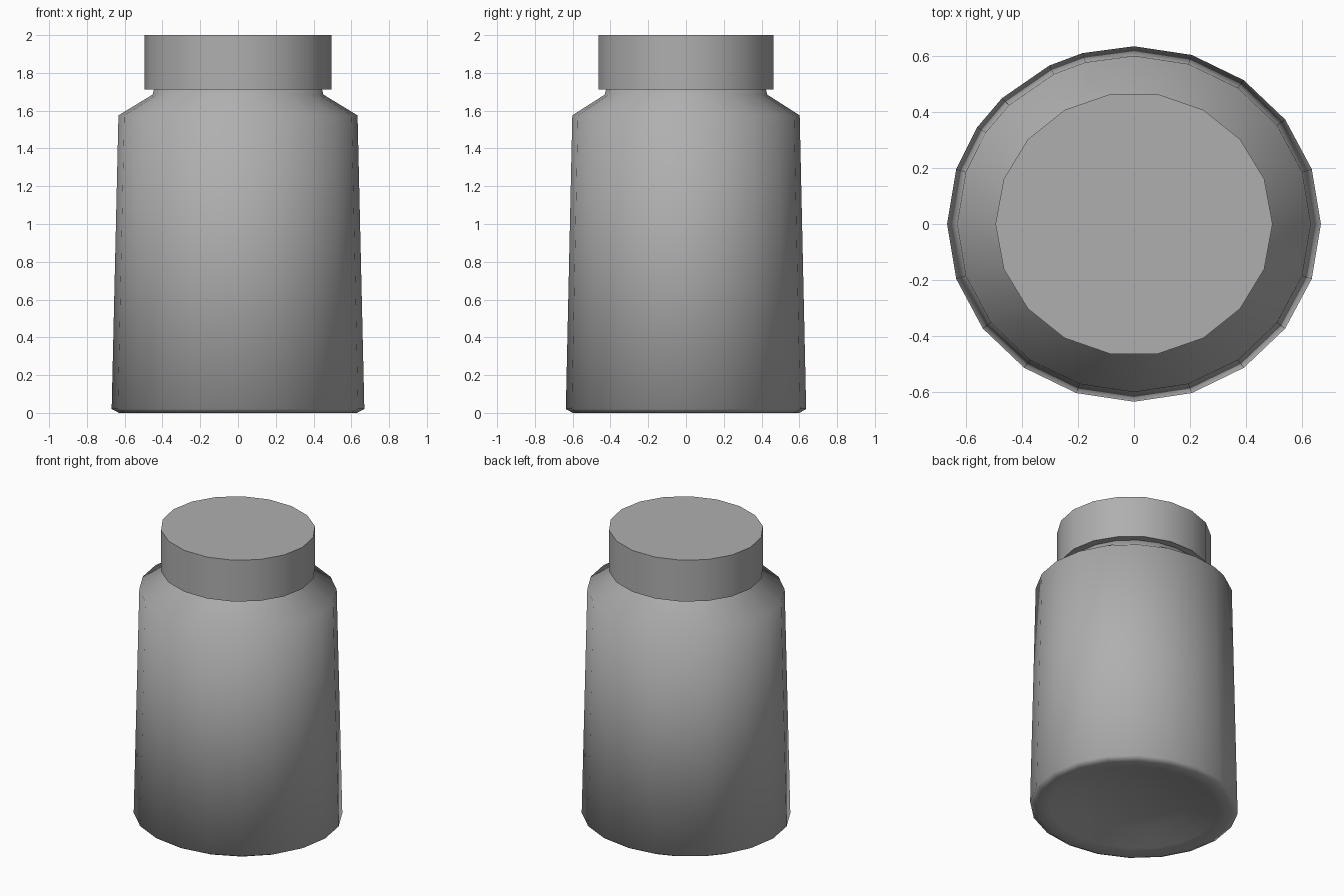
import bpy, bmesh
from math import cos, sin, radians, pi

if "Cube" in bpy.data.objects:
    bpy.data.objects.remove(bpy.data.objects["Cube"])

DEPTH = 0.951  # front-to-back squash of the round sections

grey = bpy.data.materials.new("dark_grey")
grey.diffuse_color = (0.43, 0.43, 0.43, 1)
grey.use_nodes = True
grey.node_tree.nodes["Principled BSDF"].inputs["Base Color"].default_value = grey.diffuse_color


def lathe(name, profile, angles):
    """Spin an (r, z) profile through the given angles and close both ends."""
    bm = bmesh.new()
    rings = [[bm.verts.new((r * cos(a), r * DEPTH * sin(a), z)) for a in angles]
             for r, z in profile]
    n = len(angles)
    for low, high in zip(rings, rings[1:]):
        for i in range(n):
            j = (i + 1) % n
            bm.faces.new((low[i], low[j], high[j], high[i]))
    bm.faces.new(rings[0][::-1])
    bm.faces.new(rings[-1])
    mesh = bpy.data.meshes.new(name)
    bm.to_mesh(mesh)
    bm.free()
    mesh.materials.append(grey)
    obj = bpy.data.objects.new(name, mesh)
    bpy.context.collection.objects.link(obj)
    for p in mesh.polygons:
        p.use_smooth = True
    return obj


# Jar body: dished base, tapered wall, sloping shoulder and neck;
# the back left has one extra, uneven side
body_angles = [radians(a) for a in
               [0, 18, 36, 54, 72, 90, 106, 117, 135, 147] + list(range(162, 360, 18))]
lathe("jar_body", [(0.10, 0.09), (0.36, 0.07), (0.54, 0.015), (0.63, 0.0), (0.669, 0.02),
                   (0.633, 1.575), (0.452, 1.685), (0.445, 1.715)], body_angles)

# Screw cap: 18 sides, smooth wall, flat top
cap = lathe("cap", [(0.496, 1.712), (0.496, 2.0)],
            [2 * pi * i / 18 for i in range(18)])
bpy.context.view_layer.objects.active = cap
cap.select_set(True)
bpy.ops.object.shade_smooth_by_angle(angle=radians(35))
